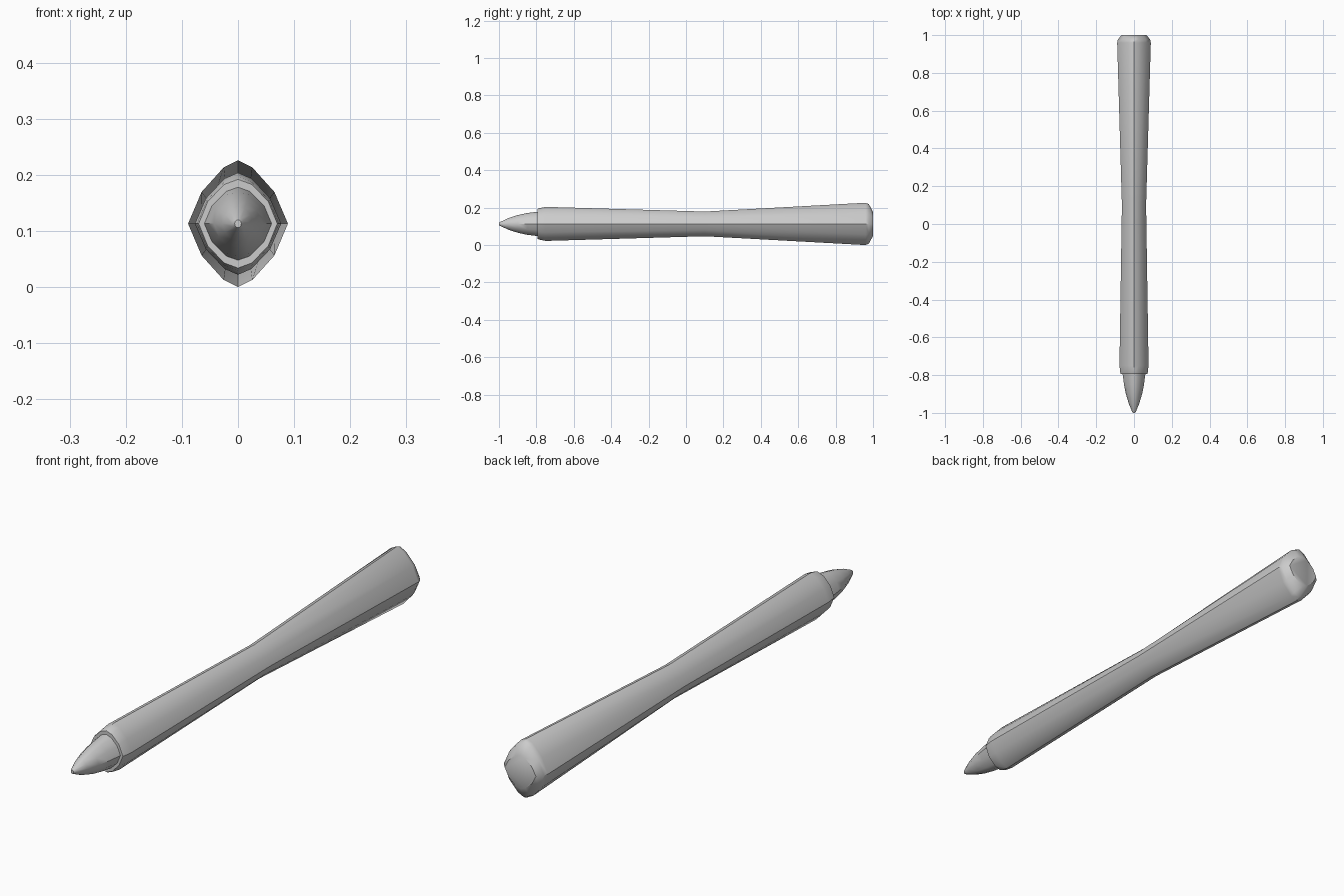
import bpy, bmesh, math

if "Cube" in bpy.data.objects:
    bpy.data.objects.remove(bpy.data.objects["Cube"])

CENTRE_Z = 0.113


def section(y, hx, hz, k):
    """Twelve-sided upright oval; k blends from pointed (0) to round (1)."""
    a = 0.29 + 0.21 * k
    b = 0.73 + 0.136 * k
    quarter = [(0, 1), (a, 0.885), (b, 0.5), (1, 0)]
    right = quarter + [(x, -z) for x, z in quarter[-2::-1]]
    loop = right + [(-x, z) for x, z in right[-2:0:-1]]
    return [(x * hx, y, CENTRE_Z + z * hz) for x, z in loop]


def loft(name, stations, cap_start, cap_end):
    bm = bmesh.new()
    rings = [[bm.verts.new(p) for p in section(*s)] for s in stations]
    n = len(rings[0])
    for r0, r1 in zip(rings, rings[1:]):
        for i in range(n):
            j = (i + 1) % n
            bm.faces.new((r0[i], r0[j], r1[j], r1[i]))
    if cap_start:
        bm.faces.new(rings[0])
    if cap_end:
        bm.faces.new(rings[-1])
    bmesh.ops.recalc_face_normals(bm, faces=bm.faces)
    # The front-facing side of an open shell must point outwards
    if bm.calc_volume(signed=True) < 0:
        bmesh.ops.reverse_faces(bm, faces=bm.faces)
    mesh = bpy.data.meshes.new(name)
    bm.to_mesh(mesh)
    bm.free()
    ob = bpy.data.objects.new(name, mesh)
    bpy.context.collection.objects.link(ob)
    bpy.context.view_layer.objects.active = ob
    ob.select_set(True)
    bpy.ops.object.shade_smooth_by_angle(angle=math.radians(40))
    ob.select_set(False)
    return ob


# Waisted barrel with bevelled front shoulder and rounded back end
loft("barrel", [
    (-0.795, 0.060, 0.065, 0.30),
    (-0.795, 0.070, 0.079, 0.30),
    (-0.785, 0.073, 0.084, 0.20),
    (-0.750, 0.077, 0.091, 0.10),
    (0.100, 0.064, 0.066, 0.10),
    (0.960, 0.089, 0.113, 0.00),
    (0.978, 0.085, 0.105, 0.00),
    (1.000, 0.066, 0.064, 0.10),
], False, True)

# Curved writing tip ending in a tiny blunt point
loft("tip", [
    (-1.000, 0.006, 0.007, 1.0),
    (-0.992, 0.011, 0.011, 1.0),
    (-0.950, 0.028, 0.031, 0.6),
    (-0.900, 0.043, 0.047, 0.4),
    (-0.850, 0.053, 0.058, 0.3),
    (-0.795, 0.060, 0.065, 0.3),
], True, False)
